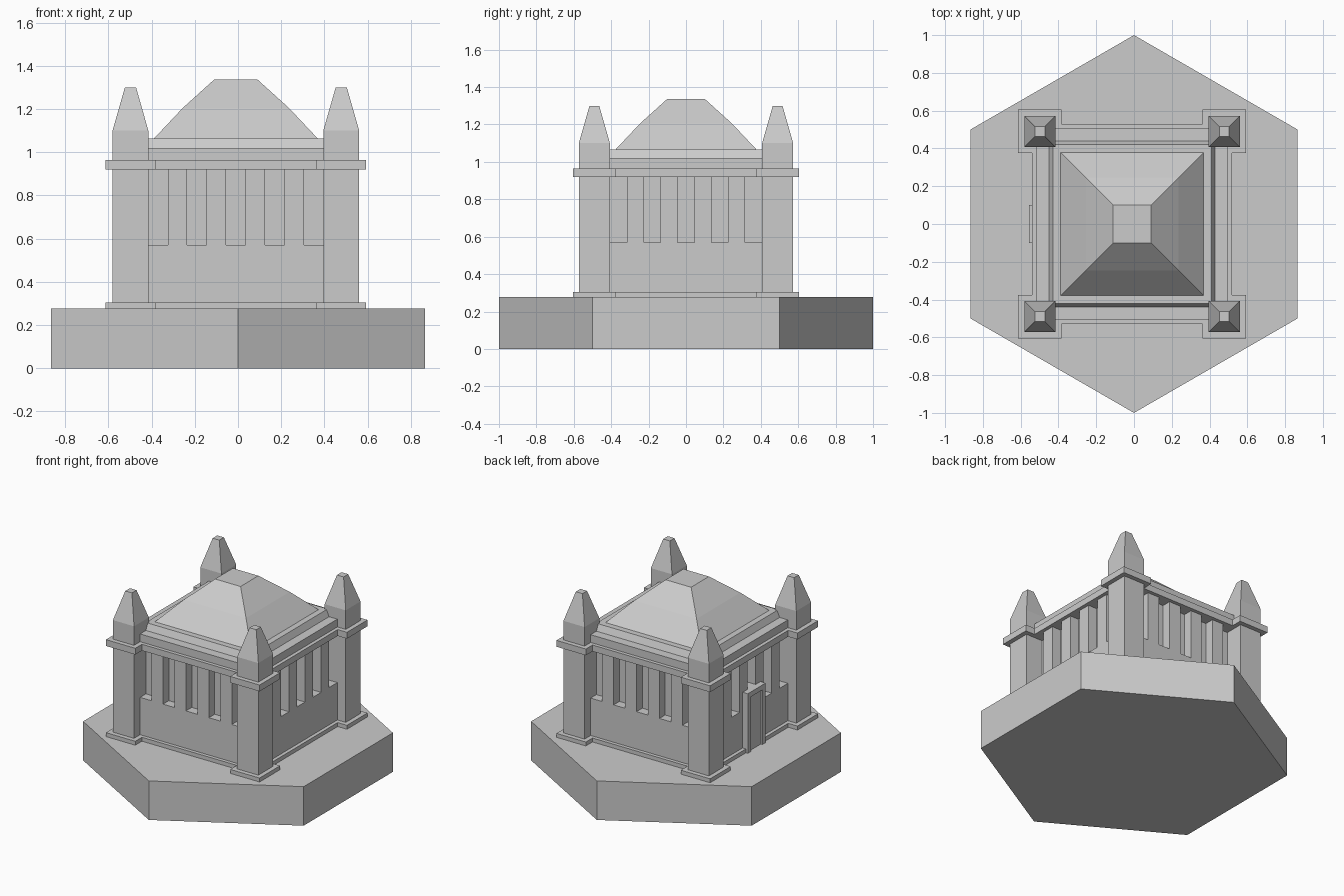
import bpy, bmesh
from math import cos, sin, radians

if "Cube" in bpy.data.objects:
    bpy.data.objects.remove(bpy.data.objects["Cube"])

CX = -0.01  # the building sits slightly left of the hexagon centre


def stack(name, rings, centre=(CX, 0.0)):
    """Square solid through a list of (half width, z) rings."""
    sections = [[(centre[0] + sx * h, centre[1] + sy * h, z)
                 for sx, sy in ((-1, -1), (1, -1), (1, 1), (-1, 1))] for h, z in rings]
    return loft(name, sections)


def loft(name, sections):
    bm = bmesh.new()
    loops = [[bm.verts.new(p) for p in s] for s in sections]
    n = len(loops[0])
    for a, b in zip(loops, loops[1:]):
        for i in range(n):
            j = (i + 1) % n
            bm.faces.new((a[i], a[j], b[j], b[i]))
    bm.faces.new(loops[0][::-1])
    bm.faces.new(loops[-1])
    me = bpy.data.meshes.new(name)
    bm.to_mesh(me)
    bm.free()
    ob = bpy.data.objects.new(name, me)
    bpy.context.collection.objects.link(ob)
    return ob


def box(name, x0, x1, y0, y1, z0, z1):
    return loft(name, [[(x0, y0, z), (x1, y0, z), (x1, y1, z), (x0, y1, z)]
                       for z in (z0, z1)])


# Hexagonal base
hexagon = [(cos(radians(30 + 60 * i)), sin(radians(30 + 60 * i))) for i in range(6)]
loft("hex_base", [[(x, y, z) for x, y in hexagon] for z in (0, 0.277)])

# Inner core with sloped rim, and the low roof with a slight bend
stack("core", [(0.44, 0.27), (0.44, 1.02), (0.42, 1.065)])
stack("roof", [(0.378, 1.06), (0.378, 1.065), (0.245, 1.206), (0.10, 1.337)])

# Outer walls below and above the slots, with base band and cornice
stack("lower_wall", [(0.505, 0.27), (0.505, 0.57)])
stack("upper_wall", [(0.505, 0.92), (0.505, 1.02)])
stack("base_band", [(0.53, 0.27), (0.53, 0.305)])
stack("cornice", [(0.53, 0.92), (0.53, 0.965)])

# Piers between the five window slots on each side
for i in range(4):
    t = -0.27 + 0.18 * i
    for s in (-1, 1):
        a, b = sorted((s * 0.43, s * 0.505))
        box("pier_y", CX + t - 0.045, CX + t + 0.045, a, b, 0.565, 0.925)
        box("pier_x", CX + a, CX + b, t - 0.045, t + 0.045, 0.565, 0.925)

# Corner towers with pointed tops and two collars
for sx in (-1, 1):
    for sy in (-1, 1):
        c = (CX + sx * 0.488, sy * 0.49)
        stack("corner_tower", [(0.083, 0.27), (0.083, 1.10), (0.026, 1.30)], c)
        stack("tower_foot", [(0.115, 0.27), (0.115, 0.305)], c)
        stack("tower_collar", [(0.115, 0.92), (0.115, 0.965)], c)

# Door on the left side: two jambs, a lintel and a recessed panel
for s in (-1, 1):
    a, b = sorted((s * 0.065, s * 0.10))
    box("door_jamb", CX - 0.545, CX - 0.49, a, b, 0.27, 0.665)
box("door_lintel", CX - 0.545, CX - 0.43, -0.10, 0.10, 0.665, 0.70)
box("door_panel", CX - 0.532, CX - 0.43, -0.066, 0.066, 0.27, 0.666)
